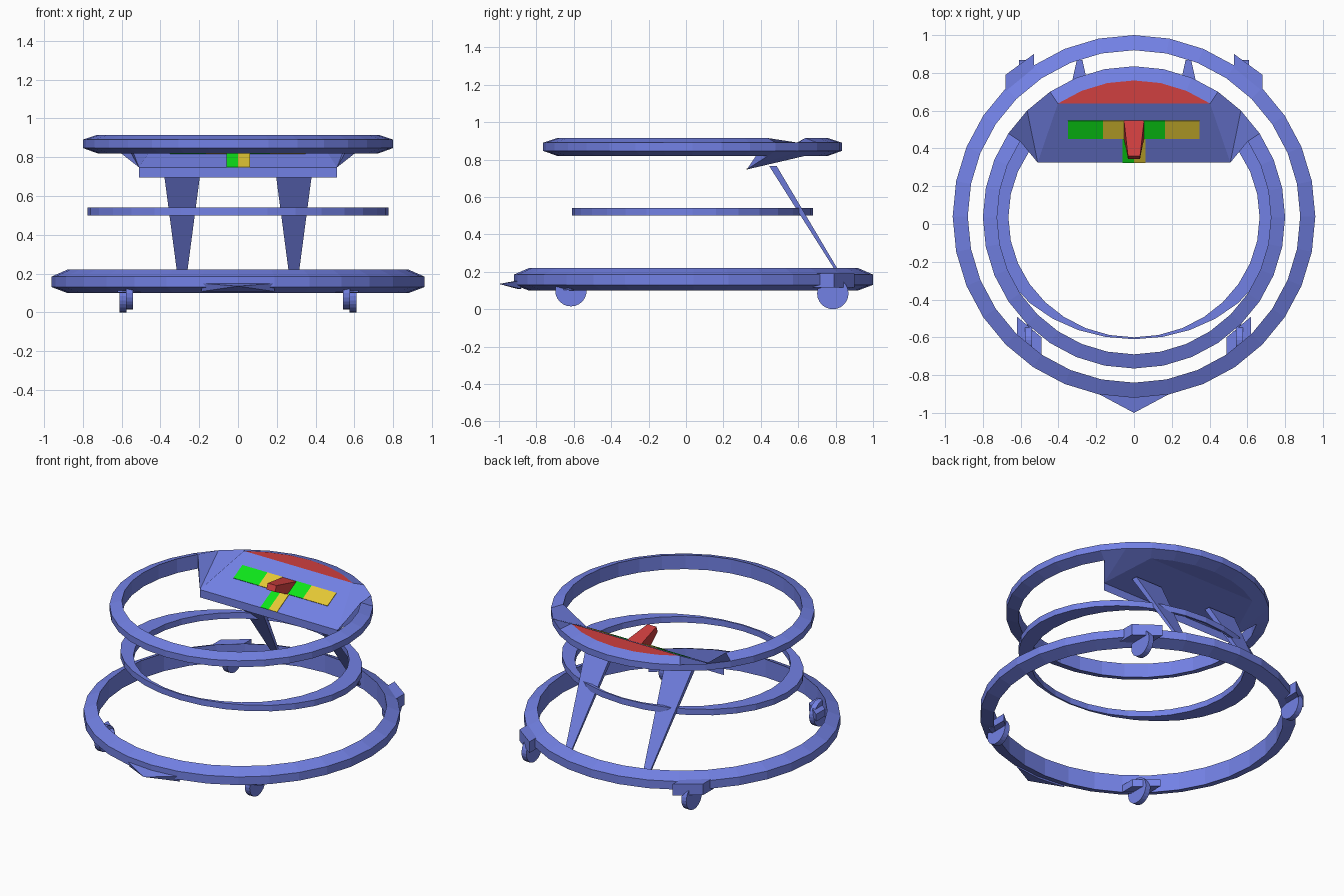
import bpy, bmesh, math
from mathutils import Vector

cube = bpy.data.objects.get("Cube")
if cube:
    bpy.data.objects.remove(cube, do_unlink=True)


def material(name, rgb):
    m = bpy.data.materials.new(name)
    m.use_nodes = True
    color = (*rgb, 1)
    m.diffuse_color = color
    m.node_tree.nodes["Principled BSDF"].inputs["Base Color"].default_value = color
    return m


BLUE = material("periwinkle_blue", (0.17, 0.22, 0.78))
RED = material("red", (0.63, 0.05, 0.05))
GREEN = material("green", (0.004, 0.78, 0.01))
YELLOW = material("yellow", (0.78, 0.58, 0.035))

SEG = 32
FRONT_Y, FRONT_Z = 0.325, 0.747      # front edge of the tray
BACK_Y, BACK_Z = 0.638, 0.915        # back edge of the sloped panel
CORNER_X = 0.51


def finish(name, bm, *mats):
    bmesh.ops.recalc_face_normals(bm, faces=bm.faces)
    me = bpy.data.meshes.new(name)
    bm.to_mesh(me)
    bm.free()
    for m in mats:
        me.materials.append(m)
    ob = bpy.data.objects.new(name, me)
    bpy.context.collection.objects.link(ob)
    return ob


def hoop_verts(bm, profile, cy):
    """Rows of verts around the hoop; each profile point is (rx, ry, z)."""
    rows = []
    for i in range(SEG):
        a = math.tau * i / SEG
        rows.append([bm.verts.new((rx * math.cos(a), cy + ry * math.sin(a), z))
                     for rx, ry, z in profile])
    return rows


def hoop_faces(bm, rows, skip=lambda i, k: False):
    n = len(rows[0])
    for i in range(SEG):
        a, b = rows[i], rows[(i + 1) % SEG]
        for k in range(n):
            if not skip(i, k):
                j = (k + 1) % n
                bm.faces.new(list(dict.fromkeys((a[k], b[k], b[j], a[j]))))


def hoop(name, profile, cy):
    bm = bmesh.new()
    hoop_faces(bm, hoop_verts(bm, profile, cy))
    return finish(name, bm, BLUE)


def loft(name, lower, upper, mat):
    """Solid between two outlines with the same number of points."""
    bm = bmesh.new()
    lo = [bm.verts.new(p) for p in lower]
    up = [bm.verts.new(p) for p in upper]
    bm.faces.new(lo)
    bm.faces.new(up)
    n = len(lo)
    for i in range(n):
        j = (i + 1) % n
        bm.faces.new((lo[i], lo[j], up[j], up[i]))
    return finish(name, bm, mat)


def on_panel(x, y, lift=0.0):
    slope = (BACK_Z - FRONT_Z) / (BACK_Y - FRONT_Y)
    normal = Vector((0, -slope, 1)).normalized()
    return Vector((x, y, FRONT_Z + (y - FRONT_Y) * slope)) + normal * lift


# Base hoop and the seat hoop
hoop("base_ring", [(0.88, 0.88, 0.10), (0.96, 0.96, 0.13),
                   (0.96, 0.96, 0.185), (0.88, 0.88, 0.22)], 0.04)
hoop("seat_ring", [(0.665, 0.635, 0.50), (0.775, 0.645, 0.50),
                   (0.775, 0.645, 0.54), (0.665, 0.635, 0.54)], 0.035)

# Top hoop, its inner edge drawn forward at the back to form a tray
bm = bmesh.new()
rows = hoop_verts(bm, [(0.725, 0.725, 0.82), (0.80, 0.80, 0.847),
                       (0.80, 0.80, 0.89), (0.725, 0.725, BACK_Z)], 0.035)
for i, side in ((4, 1), (12, -1)):
    bm.verts.remove(rows[i][0])
    rows[i][0] = rows[i][3]
    rows[i][3].co = (side * CORNER_X, FRONT_Y, FRONT_Z)
hoop_faces(bm, rows, lambda i, k: k == 3 and 4 <= i <= 11)
right, left = rows[4][3], rows[12][3]
bm.faces.new((left, right, rows[5][3], rows[11][3]))      # sloped panel
bm.faces.new((left, right, rows[5][0], rows[11][0]))      # underside
bm.faces.new([rows[i][0] for i in range(5, 12)])
bm.faces.new([rows[i][3] for i in range(5, 12)]).material_index = 1
finish("tray_ring", bm, BLUE, RED)

# Thin apron under the front edge of the tray
bm = bmesh.new()
bm.faces.new([bm.verts.new((x, FRONT_Y, z)) for x, z in (
    (-CORNER_X, 0.695), (CORNER_X, 0.695),
    (CORNER_X, FRONT_Z), (-CORNER_X, FRONT_Z))])
finish("tray_apron", bm, BLUE)

# Coloured plates on the panel
ROW_LOW, ROW_HIGH = 0.453, 0.548
for name, x0, x1, y0, y1, mat in (
        ("outer_green_plate", -0.35, -0.164, ROW_LOW, ROW_HIGH, GREEN),
        ("inner_yellow_plate", -0.164, -0.053, ROW_LOW, ROW_HIGH, YELLOW),
        ("inner_green_plate", 0.05, 0.164, ROW_LOW, ROW_HIGH, GREEN),
        ("outer_yellow_plate", 0.164, 0.347, ROW_LOW, ROW_HIGH, YELLOW),
        ("lower_green_plate", -0.06, 0.0, FRONT_Y, ROW_LOW, GREEN),
        ("lower_yellow_plate", 0.0, 0.062, FRONT_Y, ROW_LOW, YELLOW)):
    corners = ((x0, y0), (x1, y0), (x1, y1), (x0, y1))
    loft(name, [on_panel(x, y, 0.0005) for x, y in corners],
         [on_panel(x, y, 0.004) for x, y in corners], mat)

# Tapered lever pointing forward from the panel
W, T = 0.053, 0.032
loft("lever",
     [on_panel(-W, ROW_LOW), on_panel(W, ROW_LOW),
      on_panel(W, ROW_HIGH), on_panel(-W, ROW_HIGH)],
     [(-T, 0.345, 0.868), (T, 0.345, 0.868),
      (T, 0.36, 0.905), (-T, 0.36, 0.905)], RED)


def blade(x, y, z, half_w, half_t):
    return [(x - half_w, y - half_t, z), (x + half_w, y - half_t, z),
            (x + half_w, y + half_t, z), (x - half_w, y + half_t, z)]


def wheel(name, x, y, z, radius, half_w):
    def circle(cx):
        return [(cx, y + radius * math.cos(math.tau * i / 24),
                 z + radius * math.sin(math.tau * i / 24)) for i in range(24)]
    loft(name, circle(x - half_w), circle(x + half_w), BLUE)


def bracket(name, outline, z0, z1):
    loft(name, [(x, y, z0) for x, y in outline],
         [(x, y, z1) for x, y in outline], BLUE)


# Struts, casters and brackets on both sides
for s, tag in ((1, "left"), (-1, "right")):
    loft(f"{tag}_strut", blade(s * 0.288, 0.86, 0.12, 0.015, 0.007),
         blade(s * 0.288, 0.465, 0.765, 0.1, 0.02), BLUE)
    bracket(f"{tag}_front_bracket",
            [(s * x, y) for x, y in ((0.49, -0.70), (0.49, -0.60),
                                     (0.62, -0.49), (0.62, -0.63))], 0.102, 0.15)
    bracket(f"{tag}_rear_bracket",
            [(s * x, y) for x, y in ((0.53, 0.76), (0.53, 0.90), (0.605, 0.845),
                                     (0.68, 0.79), (0.68, 0.68))], 0.115, 0.19)
    wheel(f"{tag}_front_wheel", s * 0.558, -0.615, 0.099, 0.084, 0.018)
    wheel(f"{tag}_rear_wheel", s * 0.592, 0.785, 0.084, 0.084, 0.018)

# Pointed nose on the front of the base
bm = bmesh.new()
tip = bm.verts.new((0, -1.0, 0.135))
base = [bm.verts.new((x, y, z)) for x, y, z in (
    (-0.187, -0.90, 0.15), (0, -0.918, 0.15), (0.187, -0.90, 0.15),
    (0.187, -0.88, 0.108), (0, -0.90, 0.108), (-0.187, -0.88, 0.108))]
for i in range(6):
    bm.faces.new((base[i], base[(i + 1) % 6], tip))
bm.faces.new(base)
finish("front_nose", bm, BLUE)
